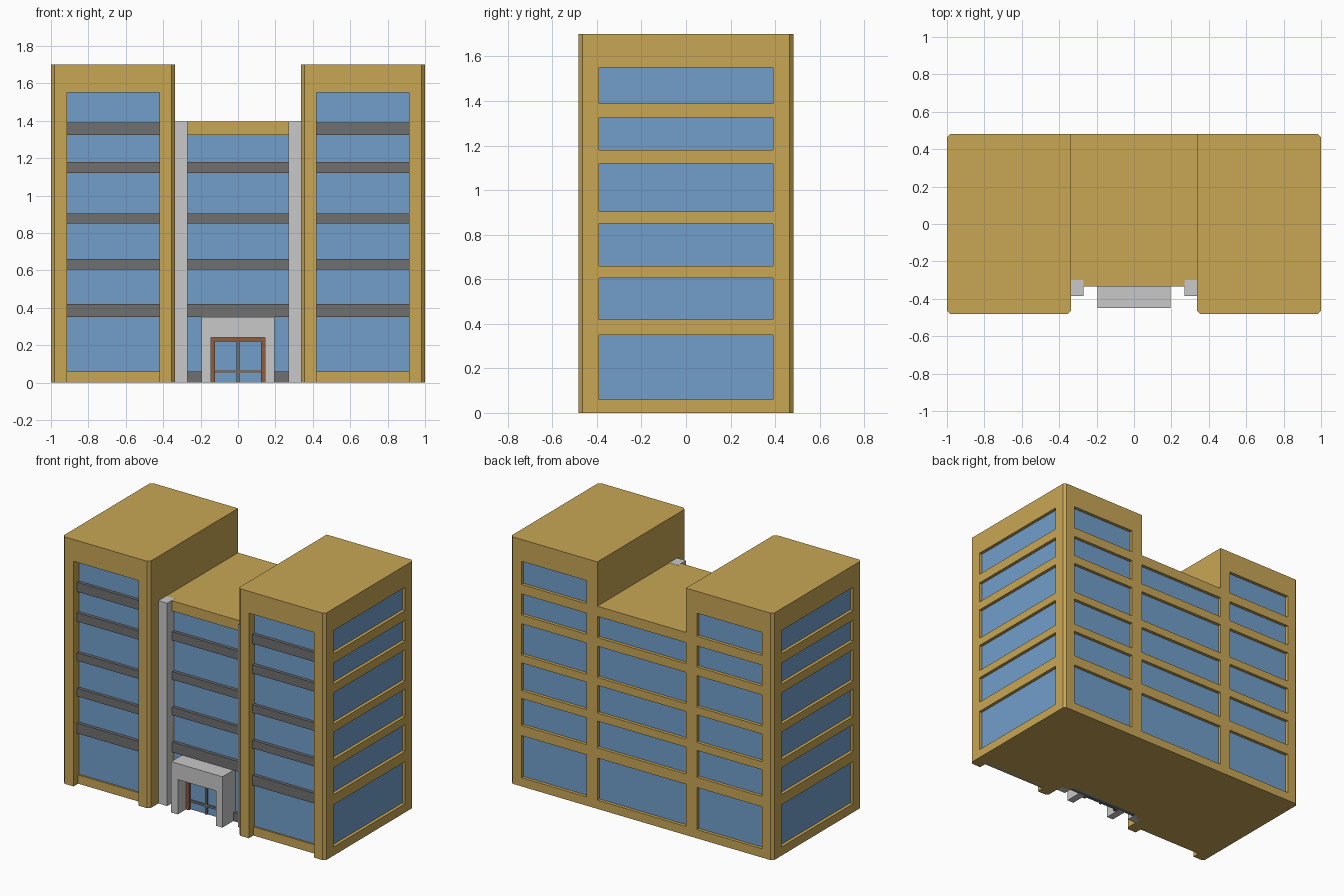
import bpy
import bmesh

if "Cube" in bpy.data.objects:
    bpy.data.objects.remove(bpy.data.objects["Cube"])


def material(name, rgb):
    m = bpy.data.materials.new(name)
    m.use_nodes = True
    m.diffuse_color = (*rgb, 1)
    m.node_tree.nodes["Principled BSDF"].inputs["Base Color"].default_value = (*rgb, 1)
    return m


OCHRE = material("ochre wall", (0.58, 0.38, 0.09))
GLASS = material("blue glass", (0.168, 0.347, 0.597))
DARK = material("dark grey band", (0.162, 0.162, 0.162))
LIGHT = material("light grey stone", (0.578, 0.578, 0.578))
BROWN = material("brown door frame", (0.27, 0.11, 0.047))


def finish(name, bm, mat):
    bmesh.ops.recalc_face_normals(bm, faces=bm.faces)
    mesh = bpy.data.meshes.new(name)
    bm.to_mesh(mesh)
    bm.free()
    mesh.materials.append(mat)
    ob = bpy.data.objects.new(name, mesh)
    bpy.context.collection.objects.link(ob)
    return ob


def boxes(name, spans, mat):
    """One object from boxes given as ((x0, x1), (y0, y1), (z0, z1))."""
    bm = bmesh.new()
    for span in spans:
        verts = bmesh.ops.create_cube(bm, size=1)["verts"]
        for v in verts:
            for i in range(3):
                v.co[i] = span[i][0] if v.co[i] < 0 else span[i][1]
    return finish(name, bm, mat)


def prism(name, points, offset, mat):
    """Extrude a flat outline along the given offset."""
    bm = bmesh.new()
    face = bm.faces.new([bm.verts.new(p) for p in points])
    out = bmesh.ops.extrude_face_region(bm, geom=[face], use_keep_orig=True)
    moved = [g for g in out["geom"] if isinstance(g, bmesh.types.BMVert)]
    bmesh.ops.translate(bm, verts=moved, vec=offset)
    return finish(name, bm, mat)


def carve(body, spans):
    cutter = boxes(body.name + "_cutter", spans, OCHRE)
    cutter.hide_render = True
    mod = body.modifiers.new("windows", "BOOLEAN")
    mod.operation = "DIFFERENCE"
    mod.solver = "EXACT"
    mod.object = cutter
    bpy.context.view_layer.objects.active = body
    bpy.ops.object.modifier_apply(modifier=mod.name)
    bpy.data.objects.remove(cutter)


def arch(name, half, top, inner_half, inner_top, y0, y1, mat):
    """Upside-down U standing on the ground, extruded in depth."""
    right = [(half, 0), (half, top)]
    inner = [(inner_half, inner_top), (inner_half, 0)]
    outline = [(-x, z) for x, z in right] + [(x, z) for x, z in reversed(right)]
    outline += [(x, z) for x, z in reversed(inner)] + [(-x, z) for x, z in inner]
    return prism(name, [(x, y0, z) for x, z in outline], (0, y1 - y0, 0), mat)


# Shared levels
FLOORS = [(0.06, 0.35), (0.42, 0.605), (0.66, 0.85),
          (0.905, 1.12), (1.18, 1.325), (1.39, 1.55)]
BANDS = [(a[1], b[0]) for a, b in zip(FLOORS, FLOORS[1:])]
FRONT, BACK = -0.4825, 0.4825
INNER, CH, PLATE, REVEAL = 0.3375, 0.018, 0.008, 0.03
TOWER_H, CORE_H, CORE_FRONT = 1.7, 1.395, -0.335
SLOT_Y, CORE_Y = FRONT + 0.07, CORE_FRONT + 0.035

# Two towers
for s, side in ((1, "left"), (-1, "right")):
    def sx(a, b):
        return tuple(sorted((s * a, s * b)))

    outline = [(INNER, BACK), (INNER, FRONT + CH), (INNER + CH, FRONT),
               (1 - CH, FRONT), (1, FRONT + CH), (1, BACK - CH), (1 - CH, BACK)]
    tower = prism(side + "_tower", [(s * x, y, 0) for x, y in outline],
                  (0, 0, TOWER_H), OCHRE)
    wide, deep = sx(0.42, 0.915), (-0.39, 0.39)
    cuts = [(wide, (FRONT - 0.1, SLOT_Y), (-0.1, FLOORS[-1][1]))]
    for z in FLOORS:
        cuts.append((sx(1 - REVEAL, 1.1), deep, z))
        cuts.append((wide, (BACK - REVEAL, BACK + 0.1), z))
    carve(tower, cuts)

    # Glass, bands and sill of the tower
    glass = [(wide, (SLOT_Y - PLATE, SLOT_Y), (0, FLOORS[-1][1]))]
    for z in FLOORS:
        glass.append((sx(1 - REVEAL, 1 - REVEAL + PLATE), deep, z))
        glass.append((wide, (BACK - REVEAL, BACK - REVEAL + PLATE), z))
    boxes(side + "_tower_glass", glass, GLASS)
    boxes(side + "_tower_bands", [(wide, (FRONT + 0.04, SLOT_Y), z) for z in BANDS], DARK)
    boxes(side + "_tower_sill", [(wide, (FRONT + 0.05, SLOT_Y), (0, FLOORS[0][0]))], OCHRE)

    # Stone column beside the entrance bay
    boxes(side + "_column", [(sx(0.27, INNER), (-0.385, CORE_Y), (0, CORE_H + 0.001))], LIGHT)

# Lower middle block
span, bay = (-INNER, INNER), (-0.27, 0.27)
core_floors = FLOORS[:5]
core = boxes("middle_block", [(span, (CORE_FRONT, BACK), (0, CORE_H))], OCHRE)
cuts = [(bay, (CORE_FRONT - 0.1, CORE_Y), (-0.1, core_floors[-1][1]))]
cuts += [((-0.4, 0.4), (BACK - REVEAL, BACK + 0.1), z) for z in core_floors]
carve(core, cuts)

glass = [(bay, (CORE_Y - PLATE, CORE_Y), (0, core_floors[-1][1]))]
glass += [(span, (BACK - REVEAL, BACK - REVEAL + PLATE), z) for z in core_floors]
boxes("middle_glass", glass, GLASS)
boxes("middle_bands", [(bay, (CORE_FRONT + 0.005, CORE_Y), z)
                       for z in [(0, FLOORS[0][0])] + BANDS[:4]], DARK)

# Entrance porch and door
arch("porch", 0.195, 0.35, 0.145, 0.24, -0.448, CORE_Y, LIGHT)
arch("door_frame", 0.145, 0.24, 0.122, 0.22, -0.358, -0.33, BROWN)
boxes("door_glass", [((-0.122, 0.122), (-0.34, -0.333), (0, 0.22))], GLASS)
boxes("door_bars", [((-0.008, 0.008), (-0.35, -0.335), (0, 0.22)),
                    ((-0.122, 0.122), (-0.348, -0.335), (0.052, 0.068))], DARK)
